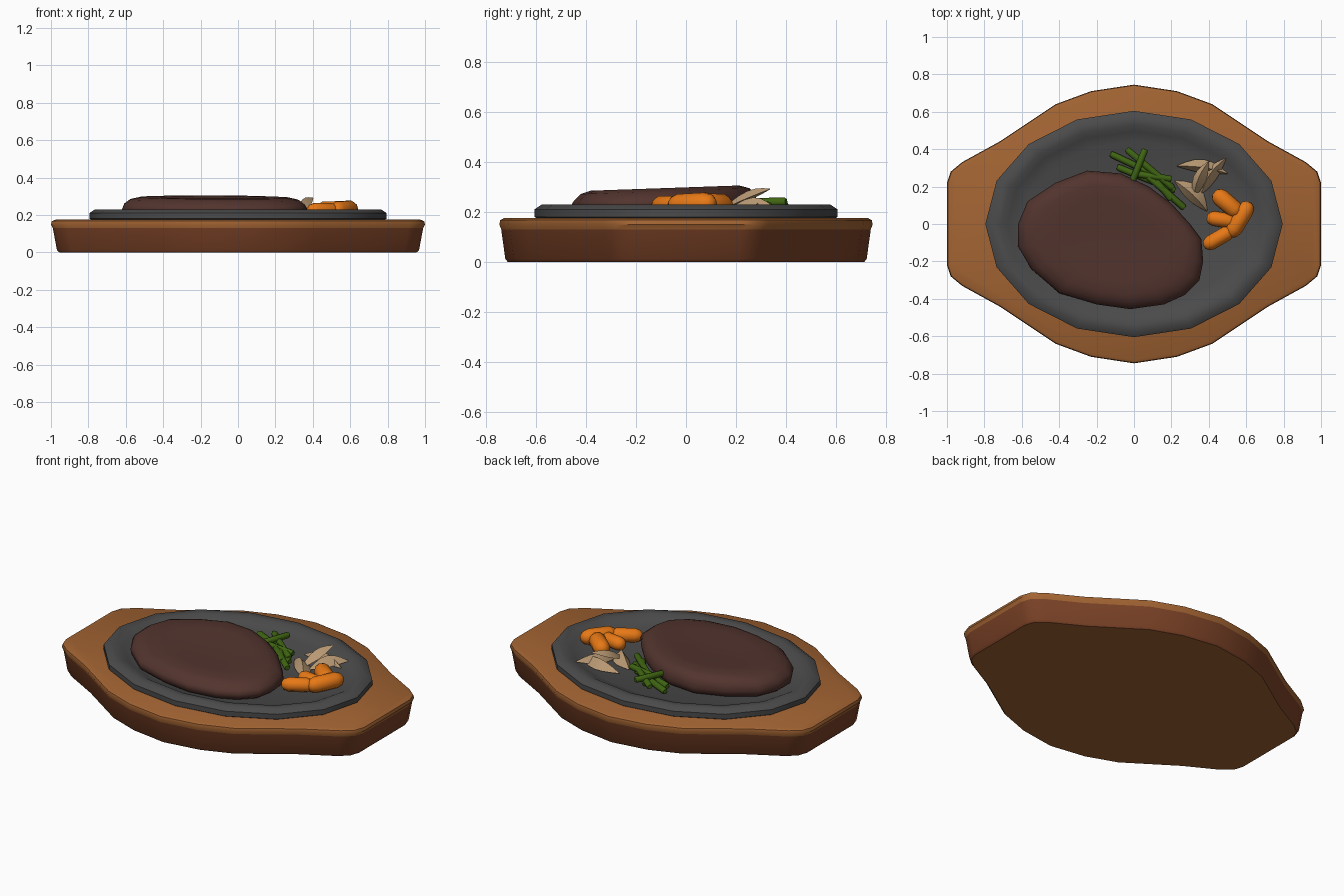
import bpy, bmesh, math
from mathutils import Vector

if "Cube" in bpy.data.objects:
    bpy.data.objects.remove(bpy.data.objects["Cube"])


def material(name, rgb):
    m = bpy.data.materials.new(name)
    m.diffuse_color = (*rgb, 1)
    m.use_nodes = True
    m.node_tree.nodes["Principled BSDF"].inputs["Base Color"].default_value = m.diffuse_color
    return m


wood_top = material("light wood", (0.36, 0.125, 0.032))
wood_side = material("reddish wood", (0.20, 0.055, 0.02))
iron = material("cast iron", (0.07, 0.07, 0.07))
meat = material("seared meat", (0.085, 0.034, 0.027))
orange = material("carrot orange", (0.80, 0.19, 0.008))
green = material("bean green", (0.05, 0.13, 0.006))
beige = material("wedge beige", (0.50, 0.33, 0.18))


def loft(name, rings, mats, angle=40):
    """Skin a list of equal-length point rings, capping both ends."""
    bm = bmesh.new()
    loops = [[bm.verts.new(p) for p in ring] for ring in rings]
    n = len(loops[0])
    for a, b in zip(loops, loops[1:]):
        for i in range(n):
            j = (i + 1) % n
            bm.faces.new((a[i], a[j], b[j], b[i]))
    bm.faces.new(loops[0][::-1])
    bm.faces.new(loops[-1])
    bmesh.ops.recalc_face_normals(bm, faces=bm.faces)
    me = bpy.data.meshes.new(name)
    bm.to_mesh(me)
    bm.free()
    for m in mats:
        me.materials.append(m)
    ob = bpy.data.objects.new(name, me)
    bpy.context.collection.objects.link(ob)
    bpy.ops.object.select_all(action='DESELECT')
    ob.select_set(True)
    bpy.context.view_layer.objects.active = ob
    bpy.ops.object.shade_smooth_by_angle(angle=math.radians(angle))
    return ob


def scaled(outline, steps, c=(0, 0)):
    return [[(c[0] + (x - c[0]) * s, c[1] + (y - c[1]) * s, z) for x, y in outline]
            for s, z in steps]


# wooden board: quarter outline mirrored to all four sides
quarter = [(1.0, 0.22), (0.98, 0.28), (0.92, 0.33), (0.72, 0.44), (0.42, 0.64), (0.23, 0.71)]
half = quarter + [(0, 0.745)] + [(-x, y) for x, y in reversed(quarter)]
outline = half + [(-x, -y) for x, y in half]
board = loft("board", scaled(outline, [(0.955, 0), (0.968, 0.012), (0.99, 0.13), (1.0, 0.15),
                                       (0.995, 0.167), (0.975, 0.175)]), [wood_top, wood_side])
for f in board.data.polygons:
    if abs(f.normal.z) < 0.8 and f.center.z < 0.13:
        f.material_index = 1

# iron plate: 16-sided oval dish with raised rim
rings = []
for rx, ry, z in [(0.77, 0.58, 0.165), (0.795, 0.605, 0.18), (0.795, 0.605, 0.21), (0.765, 0.575, 0.23),
                  (0.715, 0.53, 0.228), (0.68, 0.495, 0.21), (0.61, 0.44, 0.19)]:
    rings.append([(rx * math.cos(i * math.pi / 8), ry * math.sin(i * math.pi / 8), z)
                  for i in range(16)])
loft("iron_plate", rings, [iron])

# steak: rounded slab, slightly dished and higher at the back
steak_outline = [(-0.25, 0.285), (-0.07, 0.27), (0.08, 0.2), (0.2, 0.11), (0.3, 0.0), (0.36, -0.08),
                 (0.37, -0.2), (0.35, -0.3), (0.27, -0.38), (0.16, -0.43), (-0.02, -0.455),
                 (-0.2, -0.43), (-0.4, -0.37), (-0.55, -0.24), (-0.62, -0.12), (-0.62, 0.0),
                 (-0.57, 0.12), (-0.42, 0.22)]
rings = scaled(steak_outline, [(0.93, 0.185), (0.985, 0.205), (1.0, 0.232), (0.975, 0.26), (0.91, 0.284),
                               (0.80, 0.296), (0.6, 0.296), (0.35, 0.29), (0.1, 0.288)], (-0.12, -0.08))
rings = [[(x, y, z + (0.035 * (y + 0.05) if z > 0.24 else 0)) for x, y, z in r] for r in rings]
loft("steak", rings, [meat], 60)


def stick(name, a, b, profile, mat, sides):
    """Tube from a to b; profile is (distance fraction, radius)."""
    a, b = Vector(a), Vector(b)
    d = b - a
    u = d.cross(Vector((0, 0, 1))).normalized()
    w = u.cross(d).normalized()
    rings = [[a + d * t + (u * math.cos(k) + w * math.sin(k)) * r
              for k in [2 * math.pi * i / sides for i in range(sides)]] for t, r in profile]
    return loft(name, rings, [mat], 50)


# carrots
carrots = [((0.43, 0.17, 0.225), (0.57, 0.05, 0.23), 0.047), ((0.39, 0.035, 0.22), (0.55, 0.01, 0.22), 0.04),
           ((0.375, -0.12, 0.225), (0.53, -0.03, 0.225), 0.04), ((0.51, -0.065, 0.225), (0.62, 0.115, 0.235), 0.046)]
for i, (a, b, r) in enumerate(carrots):
    stick(f"carrot_{i + 1}", a, b, [(0, r * 0.35), (0.07, r * 0.75), (0.22, r), (0.78, r),
                                    (0.93, r * 0.75), (1, r * 0.35)], orange, 10)

# green beans
beans = [((-0.125, 0.375, 0.21), (0.17, 0.235, 0.21)), ((-0.04, 0.40, 0.225), (0.21, 0.19, 0.22)),
         ((0.06, 0.40, 0.24), (-0.02, 0.2, 0.235)), ((-0.09, 0.305, 0.205), (0.22, 0.18, 0.205)),
         ((0.02, 0.36, 0.21), (0.20, 0.13, 0.22)), ((0.07, 0.26, 0.22), (0.27, 0.085, 0.215)),
         ((0.0, 0.27, 0.22), (0.2, 0.24, 0.225))]
for i, (a, b) in enumerate(beans):
    stick(f"green_bean_{i + 1}", a, b, [(0, 0.013), (0.04, 0.018), (0.96, 0.018), (1, 0.013)], green, 8)


# pale wedges: three-sided slices tapering to both ends
def wedge(name, a, b, width, height, bow):
    a, b = Vector(a), Vector(b)
    d = b - a
    u = d.cross(Vector((0, 0, 1))).normalized()
    rings = []
    for i in range(7):
        t = i / 6
        s = 0.08 + 0.92 * math.sin(math.pi * t)
        p = a + d * t + u * bow * math.sin(math.pi * t)
        up = Vector((0, 0, height * s))
        rings.append([p - u * width * s, p + u * width * s, p + u * width * 0.2 * s + up])
    loft(name, rings, [beige], 30)


wedges = [((0.49, 0.35, 0.215), (0.36, 0.16, 0.20), 0.036, 0.05, 0.015),
          ((0.23, 0.31, 0.20), (0.50, 0.27, 0.205), 0.036, 0.05, -0.02),
          ((0.22, 0.23, 0.195), (0.39, 0.07, 0.20), 0.045, 0.055, -0.02),
          ((0.40, 0.335, 0.29), (0.32, 0.14, 0.205), 0.035, 0.035, 0.01)]
for i, w in enumerate(wedges):
    wedge(f"wedge_{i + 1}", *w)
